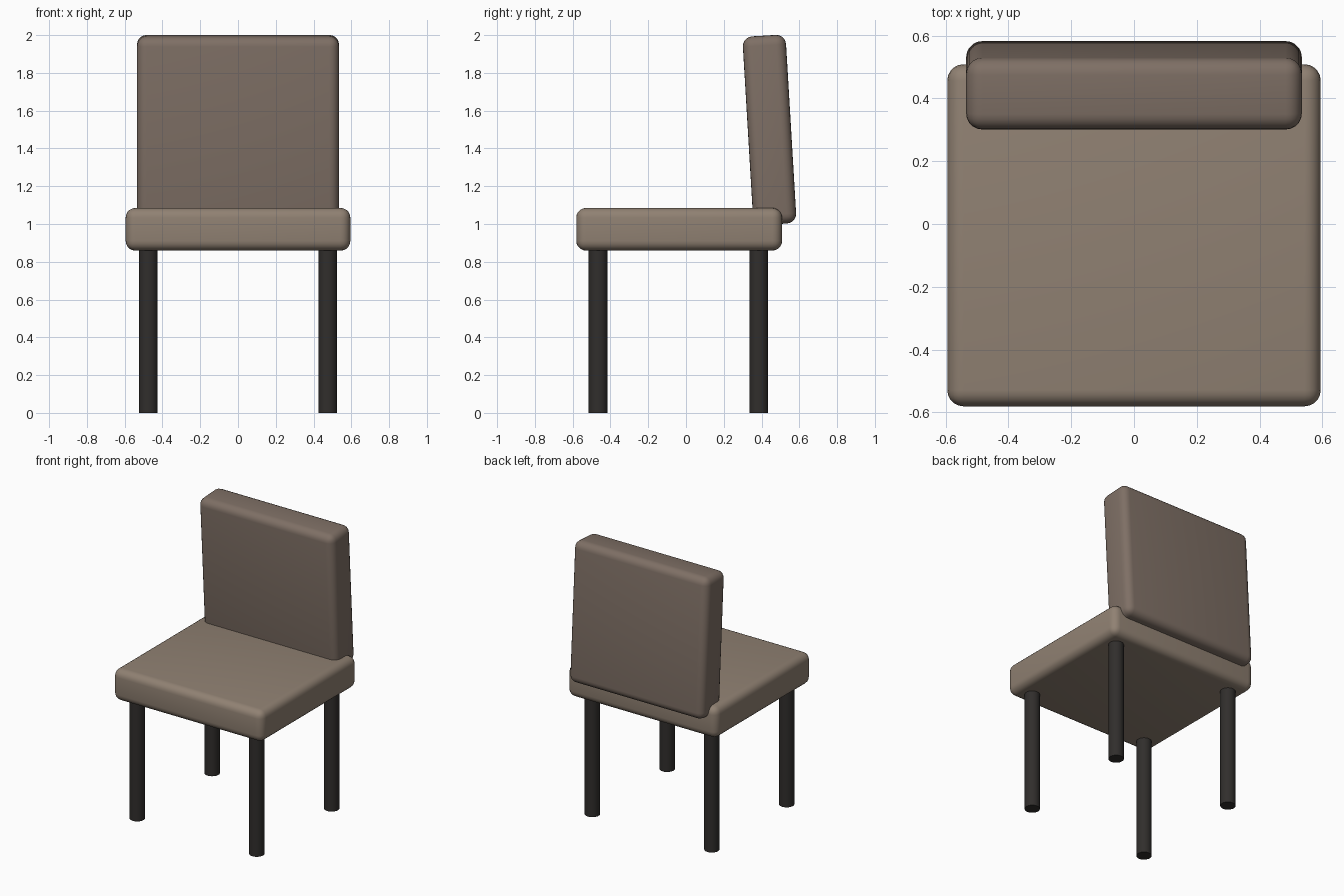
import bpy
from math import radians

if "Cube" in bpy.data.objects:
    bpy.data.objects.remove(bpy.data.objects["Cube"])


def material(name, color):
    mat = bpy.data.materials.new(name)
    mat.diffuse_color = (*color, 1)
    mat.use_nodes = True
    mat.node_tree.nodes["Principled BSDF"].inputs["Base Color"].default_value = mat.diffuse_color
    return mat


seat_fabric = material("seat_fabric", (0.28, 0.22, 0.17))
back_fabric = material("back_fabric", (0.21, 0.16, 0.13))
dark_metal = material("dark_metal", (0.03, 0.027, 0.025))


def cushion(name, center, size, mat, tilt=0):
    """Box with softly rounded edges."""
    bpy.ops.mesh.primitive_cube_add(size=1, location=center)
    obj = bpy.context.object
    obj.name = name
    obj.scale = size
    bpy.ops.object.transform_apply(location=False, rotation=False, scale=True)
    obj.rotation_euler.x = radians(tilt)
    bevel = obj.modifiers.new("rounding", 'BEVEL')
    bevel.width = 0.052
    bevel.segments = 5
    obj.data.materials.append(mat)
    bpy.ops.object.modifier_apply(modifier=bevel.name)
    bpy.ops.object.shade_smooth_by_angle(angle=radians(35))


def leg(name, x, y):
    """Round leg reaching slightly into the seat."""
    height = 0.87
    bpy.ops.mesh.primitive_cylinder_add(vertices=32, radius=0.05, depth=height,
                                        location=(x, y, height / 2))
    obj = bpy.context.object
    obj.name = name
    obj.data.materials.append(dark_metal)
    bpy.ops.object.shade_smooth_by_angle(angle=radians(35))


# Upholstered seat and slightly tilted backrest
cushion("seat", (0, -0.036, 0.972), (1.19, 1.09, 0.226), seat_fabric)
cushion("backrest", (0, 0.442, 1.498), (1.07, 0.229, 1.0), back_fabric, tilt=3.4)

# Four legs
for side, x in (("left", -0.475), ("right", 0.475)):
    leg(f"front_leg_{side}", x, -0.465)
    leg(f"back_leg_{side}", x, 0.385)
